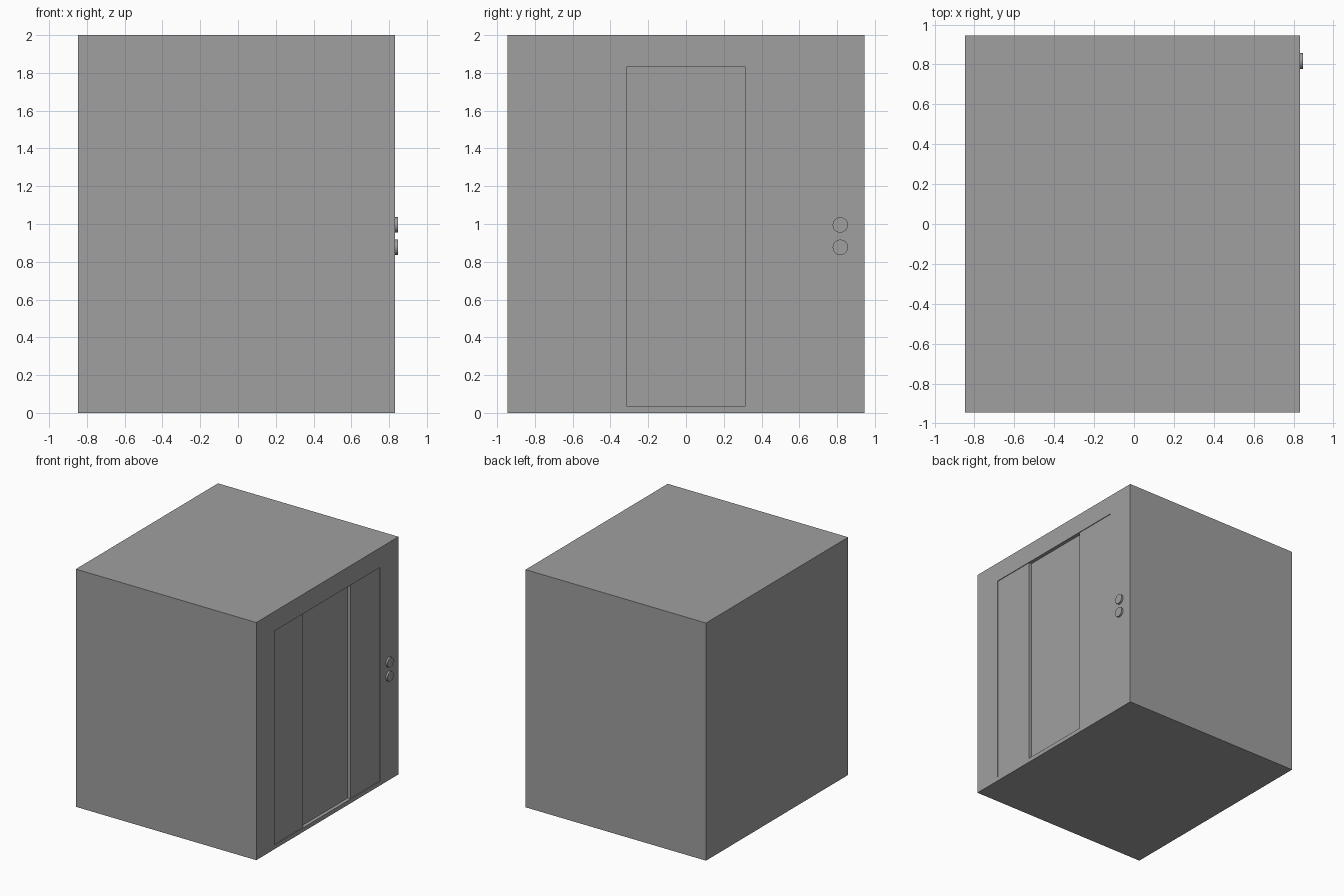
import bpy
import bmesh
import math

cube = bpy.data.objects.get("Cube")
if cube:
    bpy.data.objects.remove(cube, do_unlink=True)

# One plain grey for the whole model
GREY = (0.35, 0.35, 0.35, 1.0)
grey = bpy.data.materials.new("plain grey")
grey.use_nodes = True
grey.diffuse_color = GREY
grey.node_tree.nodes["Principled BSDF"].inputs["Base Color"].default_value = GREY

# Main dimensions
BACK, WALL = -0.848, 0.832      # x of the back wall and of the door wall
HALF_Y, HEIGHT = 0.945, 2.0
OPEN_Y, OPEN_Z0, OPEN_Z1 = 0.70, 0.035, 1.835
DOOR_Y = 0.313                  # half width of the recessed centre door
DEPTH, PANEL_GAP = 0.03, 0.006


def box_bmesh(lo, hi):
    bm = bmesh.new()
    bmesh.ops.create_cube(bm, size=1)
    for v in bm.verts:
        v.co = [(a + b) / 2 + c * (b - a) for a, b, c in zip(lo, hi, v.co)]
    return bm


def add_object(name, bm):
    mesh = bpy.data.meshes.new(name)
    bm.to_mesh(mesh)
    bm.free()
    mesh.materials.append(grey)
    obj = bpy.data.objects.new(name, mesh)
    bpy.context.collection.objects.link(obj)
    return obj


# Cabin box with a shallow door recess set into its +x wall
bm = box_bmesh((BACK, -HALF_Y, 0), (WALL, HALF_Y, HEIGHT))
bm.normal_update()
door = max(bm.faces, key=lambda f: f.normal.x)
for x in (WALL, WALL - DEPTH):
    bmesh.ops.inset_individual(bm, faces=[door], thickness=0.02)
    for v in door.verts:
        v.co = (x, math.copysign(OPEN_Y, v.co.y),
                OPEN_Z1 if v.co.z > HEIGHT / 2 else OPEN_Z0)
bm.normal_update()
add_object("cabin", bm)

# Side panels, almost flush with the wall, either side of the centre door
for name, y0, y1 in (("left_side_panel", DOOR_Y, OPEN_Y),
                     ("right_side_panel", -OPEN_Y, -DOOR_Y)):
    add_object(name, box_bmesh((WALL - DEPTH, y0, OPEN_Z0),
                               (WALL - PANEL_GAP, y1, OPEN_Z1)))

# Two round call buttons beside the door
for name, z in (("upper_button", 0.995), ("lower_button", 0.877)):
    bpy.ops.mesh.primitive_cylinder_add(
        vertices=16, radius=0.041, depth=0.026,
        location=(0.835, 0.817, z), rotation=(0, math.pi / 2, 0))
    button = bpy.context.object
    button.name = name
    button.data.materials.append(grey)
    bpy.ops.object.shade_smooth_by_angle(angle=math.radians(35))
